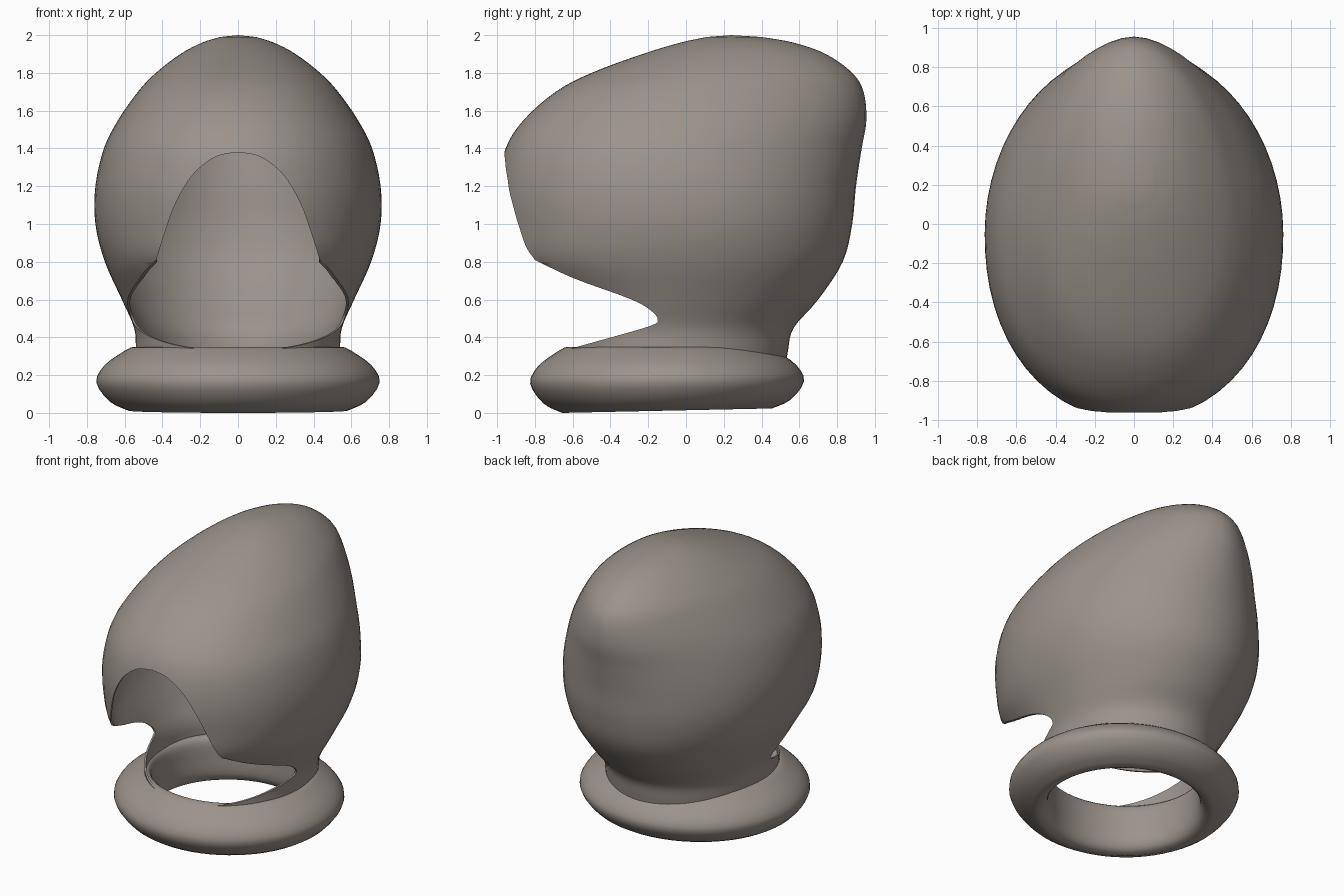
import bpy, bmesh, math

if "Cube" in bpy.data.objects:
    bpy.data.objects.remove(bpy.data.objects["Cube"])


def catmull(points, steps):
    """Smooth curve through points of any dimension."""
    out = []
    for i in range(len(points) - 1):
        p0, p1 = points[max(i - 1, 0)], points[i]
        p2, p3 = points[i + 1], points[min(i + 2, len(points) - 1)]
        for s in range(steps):
            t = s / steps
            out.append(tuple(
                0.5 * (2 * b + (c - a) * t + (2 * a - 5 * b + 4 * c - d) * t * t
                       + (3 * b - a - 3 * c + d) * t ** 3)
                for a, b, c, d in zip(p0, p1, p2, p3)))
    return out + [tuple(points[-1])]


def make_object(name, verts, faces):
    mesh = bpy.data.meshes.new(name)
    mesh.from_pydata(verts, [], faces)
    bm = bmesh.new()
    bm.from_mesh(mesh)
    bmesh.ops.recalc_face_normals(bm, faces=bm.faces)
    bm.to_mesh(mesh)
    bm.free()
    obj = bpy.data.objects.new(name, mesh)
    bpy.context.collection.objects.link(obj)
    return obj


def prism(name, outline, place, lo, hi):
    """Extrude a closed 2D outline between lo and hi."""
    n = len(outline)
    verts = [place(p, d) for d in (lo, hi) for p in outline]
    faces = [(i, (i + 1) % n, n + (i + 1) % n, n + i) for i in range(n)]
    faces += [tuple(range(n)), tuple(range(n, 2 * n))]
    obj = make_object(name, verts, faces)
    obj.hide_render = True
    return obj


def finish(obj, angle):
    """Colour and smooth shading."""
    obj.data.materials.clear()
    obj.data.materials.append(grey)
    bpy.ops.object.select_all(action='DESELECT')
    obj.select_set(True)
    bpy.context.view_layer.objects.active = obj
    bpy.ops.object.shade_smooth_by_angle(angle=math.radians(angle))


grey = bpy.data.materials.new("warm_grey")
grey.diffuse_color = (0.33, 0.29, 0.26, 1)
grey.use_nodes = True
grey.node_tree.nodes["Principled BSDF"].inputs["Base Color"].default_value = grey.diffuse_color

# Helmet shell: egg-shaped sections
# (z, half width, front y, back y, widest y, back roundness)
sections = [
    (0.20, 0.53, -0.64, 0.52, -0.09, 2.0), (0.33, 0.54, -0.66, 0.54, -0.09, 2.0),
    (0.45, 0.55, -0.68, 0.57, -0.08, 2.0), (0.60, 0.615, -0.75, 0.70, -0.06, 2.0),
    (0.80, 0.705, -0.96, 0.83, -0.05, 2.0), (1.00, 0.755, -0.99, 0.88, -0.05, 2.0),
    (1.20, 0.755, -0.995, 0.90, -0.05, 1.95), (1.40, 0.71, -0.955, 0.93, -0.04, 1.85),
    (1.55, 0.635, -0.86, 0.955, 0.0, 1.8), (1.70, 0.53, -0.69, 0.94, 0.05, 1.8),
    (1.80, 0.435, -0.50, 0.88, 0.12, 1.85), (1.90, 0.305, -0.23, 0.74, 0.19, 1.9),
    (1.96, 0.19, -0.03, 0.57, 0.22, 2.0), (1.99, 0.095, 0.11, 0.40, 0.23, 2.0),
]
N = 64
rows = catmull(sections, 4)
verts, faces = [], []
for z, hx, front, back, yc, power in rows:
    for k in range(N):
        a = 2 * math.pi * k / N
        c, s = math.cos(a), math.sin(a)
        p = power if s > 0 else 2 + 0.15 * min(1, max(0, (z - 0.4) / 0.4))
        r = (abs(c) ** p + abs(s) ** p) ** (-1 / p)
        depth = back - yc if s > 0 else yc - front
        verts.append((hx * r * c, yc + depth * r * s, z))
for r in range(len(rows) - 1):
    for k in range(N):
        j = (k + 1) % N
        faces.append((r * N + k, r * N + j, (r + 1) * N + j, (r + 1) * N + k))
top = (len(rows) - 1) * N
verts.append((0, 0.24, 2.0))
faces += [(top + k, top + (k + 1) % N, len(verts) - 1) for k in range(N)]
shell = make_object("helmet_shell", verts, faces)
solid = shell.modifiers.new("thickness", 'SOLIDIFY')
solid.thickness = 0.012
solid.offset = -1

# Face opening: arch seen from the front, neck notch seen from the side
arch = catmull([(0, 1.38), (0.12, 1.355), (0.24, 1.26), (0.33, 1.11),
                (0.385, 0.96), (0.43, 0.82)], 5) + [(0.43, 0.6)]
arch = arch + [(-x, z) for x, z in reversed(arch[1:])]
arch_cutter = prism("arch_cutter", arch, lambda p, d: (p[0], d, p[1]), -1.5, -0.2)
notch = [(-1.5, 0.83)] + catmull(
    [(-0.83, 0.825), (-0.6, 0.715), (-0.3, 0.605), (-0.19, 0.545), (-0.15, 0.495),
     (-0.19, 0.46), (-0.45, 0.385), (-0.72, 0.31)], 4) + [(-1.5, 0.2)]
notch_cutter = prism("notch_cutter", notch, lambda p, d: (d, p[0], p[1]), -1.2, 1.2)
for cutter in (arch_cutter, notch_cutter):
    cut = shell.modifiers.new(cutter.name, 'BOOLEAN')
    cut.operation = 'DIFFERENCE'
    cut.solver = 'EXACT'
    cut.object = cutter
bpy.context.view_layer.objects.active = shell
for mod in list(shell.modifiers):
    bpy.ops.object.modifier_apply(modifier=mod.name)
for cutter in (arch_cutter, notch_cutter):
    bpy.data.objects.remove(cutter)
finish(shell, 40)

# Collar ring: rounded profile (radius, z) swept around an oval
profile = [(0.58, 0.005), (0.68, 0.055), (0.75, 0.16), (0.71, 0.25), (0.62, 0.32),
           (0.55, 0.355), (0.51, 0.32), (0.50, 0.2), (0.50, 0.08), (0.53, 0.02),
           (0.58, 0.005)]
profile = catmull(profile, 3)[:-1]
M = len(profile)
verts, faces = [], []
for k in range(N):
    a = 2 * math.pi * k / N
    for r, z in profile:
        s = math.sin(a)
        # underside rises slightly toward the back
        lift = 0.012 * (1 + s) * (1 - z / 0.355)
        verts.append((r * math.cos(a), -0.1 + (r - 0.025) * s, max(z - 0.005, 0) + lift))
    for m in range(M):
        n, j = (m + 1) % M, (k + 1) % N
        faces.append((k * M + m, k * M + n, j * M + n, j * M + m))
finish(make_object("collar_ring", verts, faces), 60)
